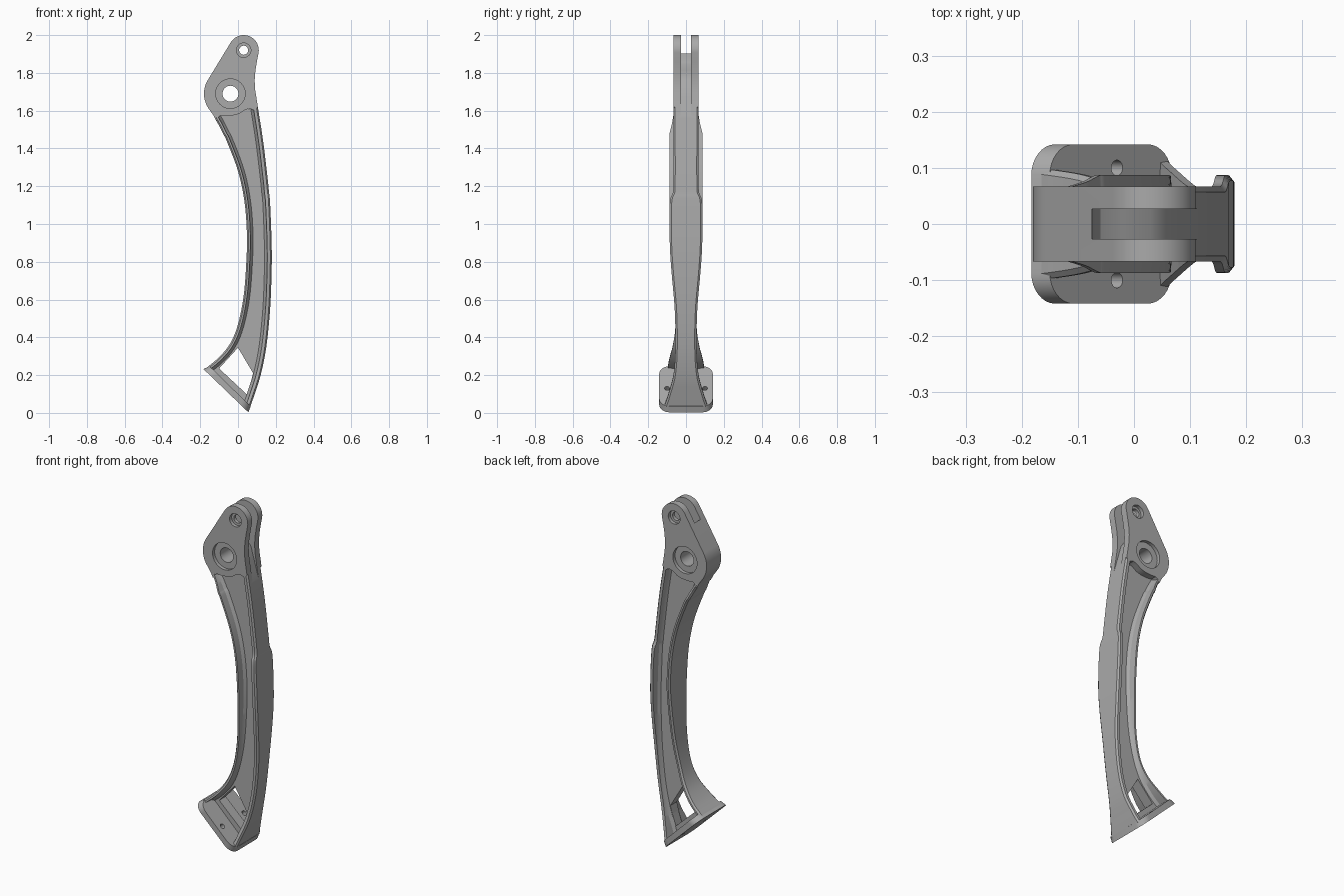
import bpy, bmesh, math
from mathutils import Vector

cube = bpy.data.objects.get("Cube")
if cube:
    bpy.data.objects.remove(cube)

GREY = (0.4, 0.4, 0.4, 1)
metal = bpy.data.materials.new("grey_metal")
metal.use_nodes = True
metal.diffuse_color = GREY
metal.node_tree.nodes["Principled BSDF"].inputs["Base Color"].default_value = GREY


def finish(name, bm):
    bmesh.ops.recalc_face_normals(bm, faces=bm.faces)
    mesh = bpy.data.meshes.new(name)
    bm.to_mesh(mesh)
    bm.free()
    obj = bpy.data.objects.new(name, mesh)
    bpy.context.collection.objects.link(obj)
    mesh.materials.append(metal)
    return obj


def prism(name, outline, half, corner=0):
    """Extrude an x-z outline to both sides of y = 0; optionally round pad corners."""
    bm = bmesh.new()
    rings = [[bm.verts.new((x, y, z)) for x, z in outline] for y in (-half, half)]
    n = len(outline)
    for ring in rings:
        bm.faces.new(ring)
    for i in range(n):
        j = (i + 1) % n
        bm.faces.new((rings[0][i], rings[0][j], rings[1][j], rings[1][i]))
    if corner:
        edges = [bm.edges.get((r[a], r[b])) for r in rings for a, b in ((0, 3), (1, 2))]
        bmesh.ops.bevel(bm, geom=edges, offset=corner, segments=8, profile=0.5, affect='EDGES')
    return finish(name, bm)


def arc(cx, cz, r, start, end, n=24):
    angles = [math.radians(start + (end - start) * i / n) for i in range(n + 1)]
    return [(cx + r * math.cos(a), cz + r * math.sin(a)) for a in angles]


def circle(cx, cz, r):
    return arc(cx, cz, r, 0, 360, 48)[:-1]


def spline(points, steps=6):
    """Catmull-Rom curve through the points."""
    p = [Vector(q) for q in points]
    p = [2 * p[0] - p[1]] + p + [2 * p[-1] - p[-2]]
    out = []
    for a, b, c, d in zip(p, p[1:], p[2:], p[3:]):
        for k in range(steps):
            t = k / steps
            out.append(0.5 * (2 * b + (c - a) * t + (2 * a - 5 * b + 4 * c - d) * t * t
                              + (3 * b - a - 3 * c + d) * t ** 3))
    return out + [p[-2]]


def offset(path, i, side, dist):
    """Point at a distance from the path, towards the inside of the arm."""
    t = path[min(i + 1, len(path) - 1)] - path[max(i - 1, 0)]
    nx, nz = Vector((-t.y, t.x)).normalized() * side
    return path[i].x + nx * dist, path[i].y + nz * dist


def flange(name, path, side, thick):
    """Rim of varying width with a sloped fillet down to the web."""
    bm = bmesh.new()
    rings = []
    for i, p in enumerate(path):
        half = [(0, p.z - 0.01), (0.008, p.z), (thick, p.z), (thick + 0.003, WEB + 0.016),
                (thick + 0.016, WEB - 0.002)]
        section = half + [(d, -y) for d, y in reversed(half)]
        ring = []
        for d, y in section:
            x, z = offset(path, i, side, d)
            ring.append(bm.verts.new((x, y, z)))
        rings.append(ring)
    for a, b in zip(rings, rings[1:]):
        for i in range(len(a)):
            j = (i + 1) % len(a)
            bm.faces.new((a[i], a[j], b[j], b[i]))
    bm.faces.new(rings[0])
    bm.faces.new(rings[-1])
    return finish(name, bm)


def cut(obj, cutter):
    mod = obj.modifiers.new("cut", 'BOOLEAN')
    mod.operation = 'DIFFERENCE'
    mod.solver = 'EXACT'
    mod.object = cutter
    bpy.context.view_layer.objects.active = obj
    bpy.ops.object.modifier_apply(modifier=mod.name)


WEB = 0.03
HEAD = 0.067
PIVOT = (-0.04, 1.69)
PIN = (0.03, 1.92)

# Edge curves of the arm from top to bottom: x, z, half width
inner = spline([(-.125, 1.565, .067), (-.1, 1.52, .075), (-.078, 1.475, .086), (-.06, 1.44, .087),
                (0, 1.28, .087), (.034, 1.12, .087), (.047, .95, .086), (.044, .8, .077),
                (.03, .62, .063), (0, .47, .056), (-.04, .37, .068), (-.1, .295, .088),
                (-.175, .232, .1)])
outer = spline([(.105, 1.62, .067), (.133, 1.44, .067), (.157, 1.24, .067), (.164, 1.17, .069),
                (.17, 1.11, .086), (.178, .9, .086), (.178, .75, .077), (.17, .55, .06),
                (.15, .35, .056), (.12, .2, .066), (.085, .09, .095), (.064, .03, .115)])

# Head with a clevis at the top
head_outline = (arc(*PIN, 0.08, 148.6, -8)
                + [(.1, 1.86), (.092, 1.81), (.088, 1.76), (.091, 1.71), (.105, 1.62), (.09, 1.6),
                   (.06, 1.612), (.035, 1.603), (.01, 1.585), (-.02, 1.576), (-.06, 1.573),
                   (-.09, 1.575), (-.105, 1.565), (-.115, 1.545), (-.13, 1.575)]
                + arc(*PIVOT, 0.14, 215, 148.6))
head = prism("head", head_outline, HEAD)

# Rims and web
inner_rim = flange("inner_rim", inner, 1, 0.018)
outer_rim = flange("outer_rim", outer, -1, 0.024)
left_edge = [offset(inner, i, 1, 0.008) for i in range(len(inner))]
right_edge = [offset(outer, i, -1, 0.008) for i in range(len(outer))]
web = prism("web", left_edge + right_edge[::-1], WEB)

# Slanted foot pad with rounded corners
pad = prism("foot_pad", [(-.183, .232), (.055, .003), (.067, .035), (-.15, .247)], 0.142, 0.055)

# Clevis slot, window and bores
slot = prism("slot_cutter", [(-.075, 2.1), (-.075, 1.9), (-.06, 1.85), (-.02, 1.815), (.03, 1.79),
                             (.065, 1.74), (.085, 1.67), (.113, 1.57), (.3, 1.56), (.3, 2.1)], 0.027)
window = prism("window_cutter", [(0, .345), (.08, .21), (.05, .095), (-.1, .235)], 0.05)
cutters = [slot, window]
for part in (head, outer_rim, web):
    cut(part, slot)
cut(web, window)
for center, bore, sink in ((PIVOT, 0.042, 0.078), (PIN, 0.024, 0.038)):
    hole = prism("bore_cutter", circle(*center, bore), 0.2)
    cut(head, hole)
    cutters.append(hole)
    for side in (-1, 1):
        recess = prism("recess_cutter", circle(*center, sink), 0.02)
        recess.location.y = side * HEAD
        bpy.context.view_layer.update()
        cut(head, recess)
        cutters.append(recess)

# Screw holes through the pad
for side in (-1, 1):
    bpy.ops.mesh.primitive_cylinder_add(radius=0.014, depth=0.3, vertices=24,
                                        location=(-0.04, side * 0.1, 0.12),
                                        rotation=(0, math.radians(44), 0))
    screw = bpy.context.object
    cut(pad, screw)
    cutters.append(screw)

for cutter in cutters:
    bpy.data.objects.remove(cutter)

# Smooth shading with sharp edges kept
bpy.ops.object.select_all(action='DESELECT')
for part in (head, inner_rim, outer_rim, web, pad):
    part.select_set(True)
bpy.context.view_layer.objects.active = head
bpy.ops.object.shade_smooth_by_angle(angle=math.radians(30))
